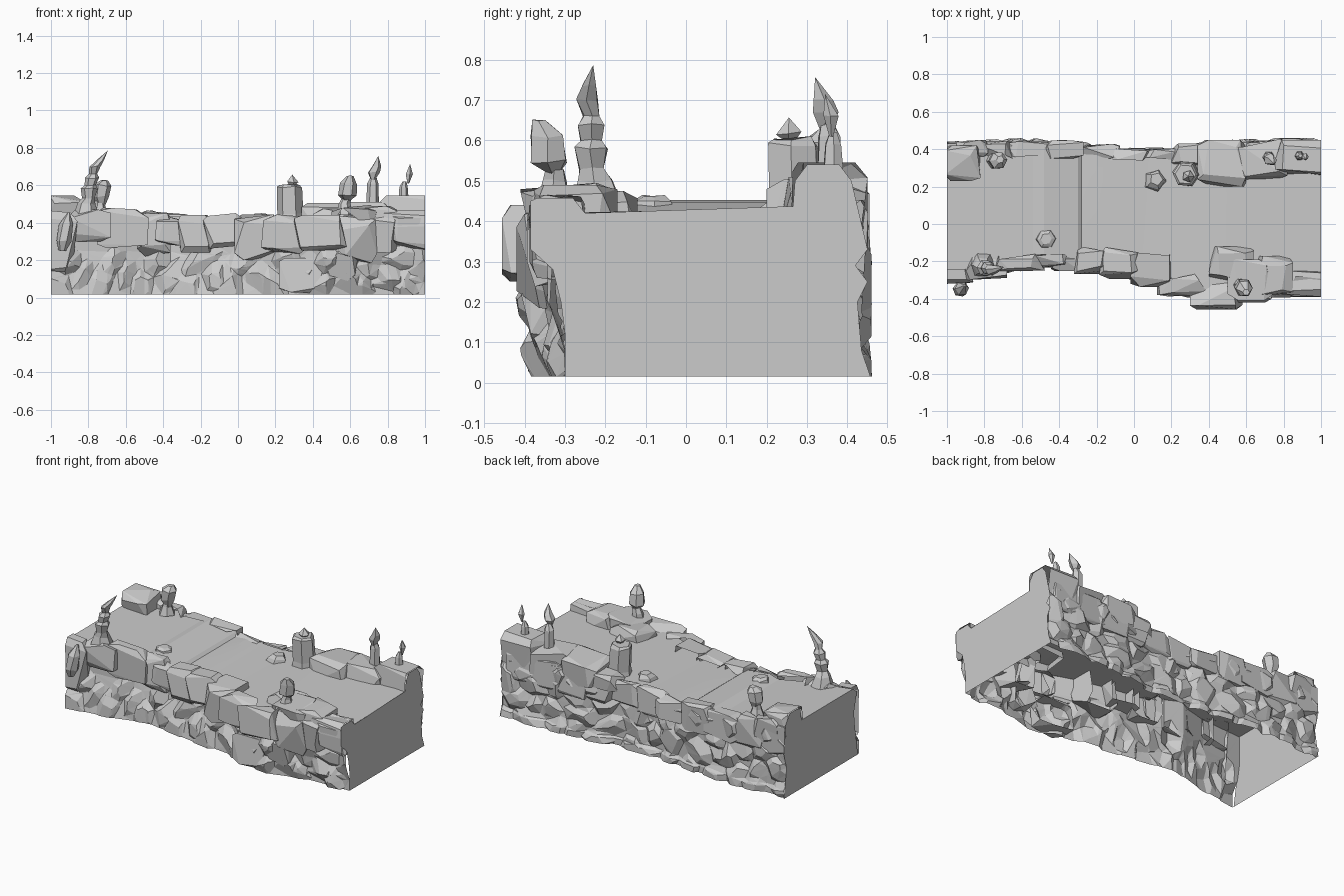
import bpy, bmesh, math, random
from mathutils import Vector, Matrix

if "Cube" in bpy.data.objects:
    bpy.data.objects.remove(bpy.data.objects["Cube"])

rng = random.Random(11)
BASE = 0.015


def lerp_table(table, x):
    for (xa, a), (xb, b) in zip(table, table[1:]):
        if x <= xb:
            return a + (b - a) * max(0, (x - xa) / (xb - xa))
    return table[-1][1]


# outlines seen from above, and walking surface height along x
FRONT = [(-1, -.32), (-.7, -.28), (-.5, -.22), (-.3, -.25), (0, -.30), (.2, -.36),
         (.35, -.42), (.47, -.46), (.6, -.42), (.72, -.39), (1, -.38)]
BACK = [(-1, .44), (-.6, .46), (-.3, .445), (0, .405), (.25, .415), (.4, .445), (.8, .46), (1, .46)]
TOP = [(-1, .452), (-.54, .425), (-.48, .448), (-.3, .415), (-.28, .40), (0, .40), (.4, .415), (1, .425)]
front = lambda x: lerp_table(FRONT, x)
back = lambda x: lerp_table(BACK, x)
top = lambda x: lerp_table(TOP, x)
floor = lambda x, t: top(x) + .015 * (t - .3) * (x > -.28)


def finish(name, bm):
    me = bpy.data.meshes.new(name)
    bm.to_mesh(me)
    bm.free()
    ob = bpy.data.objects.new(name, me)
    bpy.context.collection.objects.link(ob)
    return ob


def grid(rows):
    bm = bmesh.new()
    vs = [[bm.verts.new(p) for p in r] for r in rows]
    for a, b in zip(vs, vs[1:]):
        for i in range(len(a) - 1):
            bm.faces.new((a[i], a[i + 1], b[i + 1], b[i]))
    return bm


def rock(name, x0, x1, y0, y1, z0, z1, tilt=0, open_side=0):
    """Irregular chiselled block filling a box; open_side drops the buried faces."""
    bm = bmesh.new()
    c = Vector(((x0 + x1) / 2, (y0 + y1) / 2, (z0 + z1) / 2))
    h = Vector((x1 - x0, y1 - y0, z1 - z0)) / 2
    rot = Matrix.Rotation(tilt, 3, 'Y')
    for sx in (-1, 1):
        for sy in (-1, 1):
            for sz in (-1, 1):
                for full in rng.sample(range(3), 2):
                    k = [rng.uniform(.42, .85) for _ in range(3)]
                    k[full] = 1
                    bm.verts.new(c + rot @ Vector((sx * k[0] * h.x, sy * k[1] * h.y, sz * k[2] * h.z)))
    bmesh.ops.convex_hull(bm, input=bm.verts)
    bmesh.ops.delete(bm, geom=[v for v in bm.verts if not v.link_faces], context='VERTS')
    bmesh.ops.dissolve_limit(bm, angle_limit=math.radians(14), verts=bm.verts, edges=bm.edges)
    bmesh.ops.recalc_face_normals(bm, faces=bm.faces)
    if open_side:
        bmesh.ops.delete(bm, geom=[f for f in bm.faces if f.normal.y * open_side > .35 and f.normal.z < .5],
                         context='FACES')
    else:
        bmesh.ops.delete(bm, geom=[f for f in bm.faces if f.normal.z < -.3], context='FACES')
    for co, no in (((1, 0, 0), (1, 0, 0)), ((-1, 0, 0), (-1, 0, 0)), ((0, 0, min(z0, BASE)), (0, 0, -1))):
        bmesh.ops.bisect_plane(bm, geom=bm.verts[:] + bm.edges[:] + bm.faces[:], plane_co=co,
                               plane_no=no, clear_outer=True)
    return finish(name, bm)


def spire(name, rings, n=6):
    """Faceted stack through (x, y, z, radius) rings."""
    bm = bmesh.new()
    loops = []
    for x, y, z, r in rings:
        a0 = rng.uniform(-.15, .15)
        loops.append([bm.verts.new((x + r * math.cos(a0 + i * math.tau / n),
                                    y + r * math.sin(a0 + i * math.tau / n),
                                    z + r * rng.uniform(-.12, .12))) for i in range(n)])
    for a, b in zip(loops, loops[1:]):
        for i in range(n):
            bm.faces.new((a[i], a[(i + 1) % n], b[(i + 1) % n], b[i]))
    bm.faces.new(loops[0][::-1])
    bm.faces.new(loops[-1])
    bmesh.ops.remove_doubles(bm, verts=bm.verts, dist=.002)
    return finish(name, bm)


def chip(x, z, w, h, lift, tilt):
    """Relief function of one faceted stone lying on a cliff: tilted top, six steep sides."""
    gu, gv = rng.uniform(-.3, .3), rng.uniform(-.3, .3)
    sides = [(a, rng.uniform(.75, 1.1), rng.uniform(.5, 1.3))
             for a in (i * math.tau / 6 + rng.uniform(-.3, .3) for i in range(6))]
    sides = [(math.cos(a), math.sin(a), d, s * min(w, h)) for a, d, s in sides]
    ct, st, reach = math.cos(tilt), math.sin(tilt), 1.5 * max(w, h)

    def f(px, pz):
        dx, dz = px - x, pz - z
        if abs(dx) > reach or abs(dz) > reach:
            return -9
        u, v = (dx * ct + dz * st) / w, (dz * ct - dx * st) / h
        m = lift + gu * u * w + gv * v * h
        for cx, cy, d, s in sides:
            m = min(m, (d - u * cx - v * cy) * s)
        return m
    return f


def cliff(name, edge, s, inset, t_edge, chips, ratio):
    """Single-skin cliff: stones raised from a fine grid, then simplified to crisp facets."""
    rows = []
    nx, nz = 200, 42
    for k in range(nz + 1):
        t = k / nz
        row = []
        for i in range(nx + 1):
            x = -1 + 2 * i / nx
            z = BASE + (floor(x, t_edge) - BASE) * t
            lift = max([0] + [f(x, z) for f in chips]) if k < nz else 0
            row.append((x, edge(x) + s * max(0, inset(x, t) - lift), z))
        rows.append(row)
    bm = grid(rows)
    bmesh.ops.triangulate(bm, faces=bm.faces)
    if s < 0:
        bmesh.ops.reverse_faces(bm, faces=bm.faces)
    ob = finish(name, bm)
    mod = ob.modifiers.new("facets", 'DECIMATE')
    mod.ratio = ratio
    return ob


# walking surface with the raised slab
xs = sorted([-1 + i * .08 for i in range(26)] + [-.54, -.48, -.3, -.28])
rows = []
for x in xs:
    ya, yb = front(x) + .06, back(x) - .04
    rows.append([(x, ya + (yb - ya) * t, floor(x, t)) for t in (0, .25, .5, .75, 1)])
ground = finish("walking_surface", grid(rows))
bpy.context.view_layer.objects.active = ground
ground.select_set(True)
bpy.ops.object.shade_smooth_by_angle(angle=math.radians(6))

# front cliff: leaning shards, a smoother flared foot left of centre, layered slabs at the right end
chips = []
for i in range(26):
    x = -.98 + i * .078
    chips.append(chip(x, (.06, .2, .12)[i % 3], rng.uniform(.08, .14), rng.uniform(.06, .09),
                      rng.uniform(.03, .06), rng.choice((.7, 1.1, 1.5, 2.2))))
chips += [chip(.85, .21, .17, .06, .07, -.06), chip(.84, .09, .17, .05, .06, .06)]
INSET_L, INSET_R = [(0, .01), (.25, .035), (.55, .06), (1, .06)], [(0, .08), (.4, .085), (.7, .06), (1, .06)]


def front_inset(x, t):
    k = min(1, max(0, (x + .1) / .4))
    return lerp_table(INSET_L, t) * (1 - k) + lerp_table(INSET_R, t) * k


cliff("front_cliff", front, 1, front_inset, 0, chips, .045)

# back cliff: closely packed stones
chips = []
for k, z in enumerate((.04, .15, .26, .36)):
    for i in range(13):
        chips.append(chip(-.97 + i * .16 + rng.uniform(-.06, .06), z + rng.uniform(-.03, .03),
                          rng.uniform(.07, .13), rng.uniform(.06, .1), rng.uniform(.015, .045),
                          rng.uniform(-1, 1)))
cliff("back_cliff", back, -1, lambda x, t: .04 if t > .1 else .03, 1, chips, .06)

# flat end caps
CAP_R = [(-.3, .015), (-.3, .12), (-.31, .2), (-.33, .28), (-.385, .33), (-.385, .45), (-.37, .457), (-.28, .457),
         (-.25, .42), (.265, .437), (.27, .5), (.3, .54), (.38, .54), (.41, .5), (.45, .33), (.42, .29),
         (.45, .25), (.425, .2), (.435, .08), (.457, .015)]
CAP_L = [(-.31, .015), (-.28, .2), (-.27, .3), (-.3, .42), (-.26, .452), (.26, .452), (.27, .52), (.3, .54),
         (.38, .54), (.42, .48), (.44, .3), (.41, .2), (.44, .015)]
for name, x, prof in (("right_end", 1, CAP_R), ("left_end", -1, CAP_L)):
    bm = bmesh.new()
    vs = [bm.verts.new((x, y, z)) for y, z in prof]
    bm.faces.new(vs if x > 0 else vs[::-1])
    finish(name, bm)

# large boulders along the front: x0, x1, z0, z1, depth, tilt
BOULDERS = [(-1.06, -.87, .14, .46, .1, .1), (-.92, -.68, .3, .47, .12, 0), (-.75, -.48, .26, .475, .1, .05),
            (-.54, -.36, .22, .45, .08, 0), (-.44, -.24, .28, .43, .08, .1), (-.34, -.12, .24, .44, .15, 0),
            (-.18, .04, .27, .445, .17, -.1), (-.02, .22, .2, .445, .2, 0), (.13, .38, .24, .44, .12, .08),
            (.3, .58, .25, .44, .14, 0), (.51, .74, .18, .44, .2, -.05), (.68, .88, .24, .45, .16, .05),
            (.82, 1.07, .25, .465, .12, 0), (.22, .46, -.015, .21, .14, 0), (.48, .64, .1, .26, .12, .3)]
for i, (x0, x1, z0, z1, d, tilt) in enumerate(BOULDERS):
    y0 = front((x0 + x1) / 2) - .006 + .03 * (z1 < .3)
    z0 = max(0, z0)
    rock(f"front_boulder_{i}", x0, x1, y0, y0 + d, z0, z1, tilt, 1)

# stones capping the back edge
for i in range(11):
    x = -.92 + i * .18
    w, y = rng.uniform(.1, .13), back(x) - rng.uniform(0, .01)
    rock(f"back_cap_{i}", x - w, x + w, y - rng.uniform(.06, .11), y, .27, top(x) + rng.uniform(.015, .035), 0, -1)

# rim rocks standing on the surface: x0, x1, y0, y1, z0, z1
RIM = [(-1.03, -.82, .23, .42, .4, .545), (-.95, -.78, .36, .45, .35, .5), (.34, .62, .2, .45, .33, .505),
       (.53, .82, .23, .455, .33, .51), (.74, 1.08, .26, .45, .33, .545), (.2, .44, .3, .43, .35, .46),
       (.4, .64, -.31, -.12, .36, .475), (.5, .74, -.41, -.19, .36, .495), (.64, .85, -.38, -.17, .36, .49),
       (.78, 1.06, -.39, -.25, .36, .465)]
for i, r in enumerate(RIM):
    rock(f"rim_rock_{i}", *r)
spire("flat_stone_left", [(-.47, -.08, .425, .055), (-.47, -.08, .45, .05), (-.47, -.08, .462, .03)])
spire("flat_stone_right", [(.11, .23, .40, .065), (.115, .235, .43, .055), (.12, .24, .448, .035)], 5)

# hexagonal pillar with a little cone
spire("hex_pillar", [(.28, .27, .41, .075), (.28, .27, .45, .07), (.275, .265, .59, .068), (.275, .265, .605, .055)])
spire("pillar_cone", [(.29, .255, .605, .02), (.29, .255, .618, .033), (.29, .255, .657, 0)], 5)

# tall leaning spire
spire("tall_spire", [(-.81, -.22, .44, .07), (-.81, -.225, .5, .048), (-.80, -.235, .53, .034), (-.795, -.235, .58, .046),
                     (-.79, -.235, .6, .03), (-.78, -.235, .64, .038), (-.775, -.235, .66, .022),
                     (-.765, -.245, .7, .03), (-.735, -.24, .735, .02), (-.695, -.23, .787, 0)])
# spires with separate bulb or flame heads
spire("left_bud_stem", [(-.74, .34, .44, .05), (-.74, .34, .49, .03), (-.74, .34, .52, .025)])
spire("left_bud", [(-.73, .34, .49, .02), (-.735, .34, .54, .045), (-.725, .34, .6, .048), (-.715, .345, .625, .02)])
spire("right_bud_stem", [(.57, -.33, .44, .045), (.57, -.325, .5, .032), (.58, -.325, .53, .025)])
spire("right_bud", [(.58, -.33, .52, .02), (.585, -.34, .55, .05), (.59, -.345, .61, .045), (.6, -.365, .65, .018)])
spire("flame_stem", [(.72, .355, .47, .035), (.72, .355, .61, .03), (.725, .35, .645, .015)])
spire("flame_head", [(.72, .34, .62, .006), (.725, .345, .67, .034), (.74, .34, .7, .026), (.75, .32, .757, 0)], 5)
spire("small_stem", [(.885, .365, .49, .03), (.885, .365, .59, .022), (.89, .365, .62, .01)])
spire("small_head", [(.91, .36, .61, .005), (.915, .36, .66, .02), (.92, .345, .715, 0)], 5)
# upright shard leaning on the front left corner
spire("corner_shard", [(-.94, -.345, .25, .02), (-.93, -.35, .3, .04), (-.92, -.345, .39, .038), (-.905, -.33, .455, .006)])
